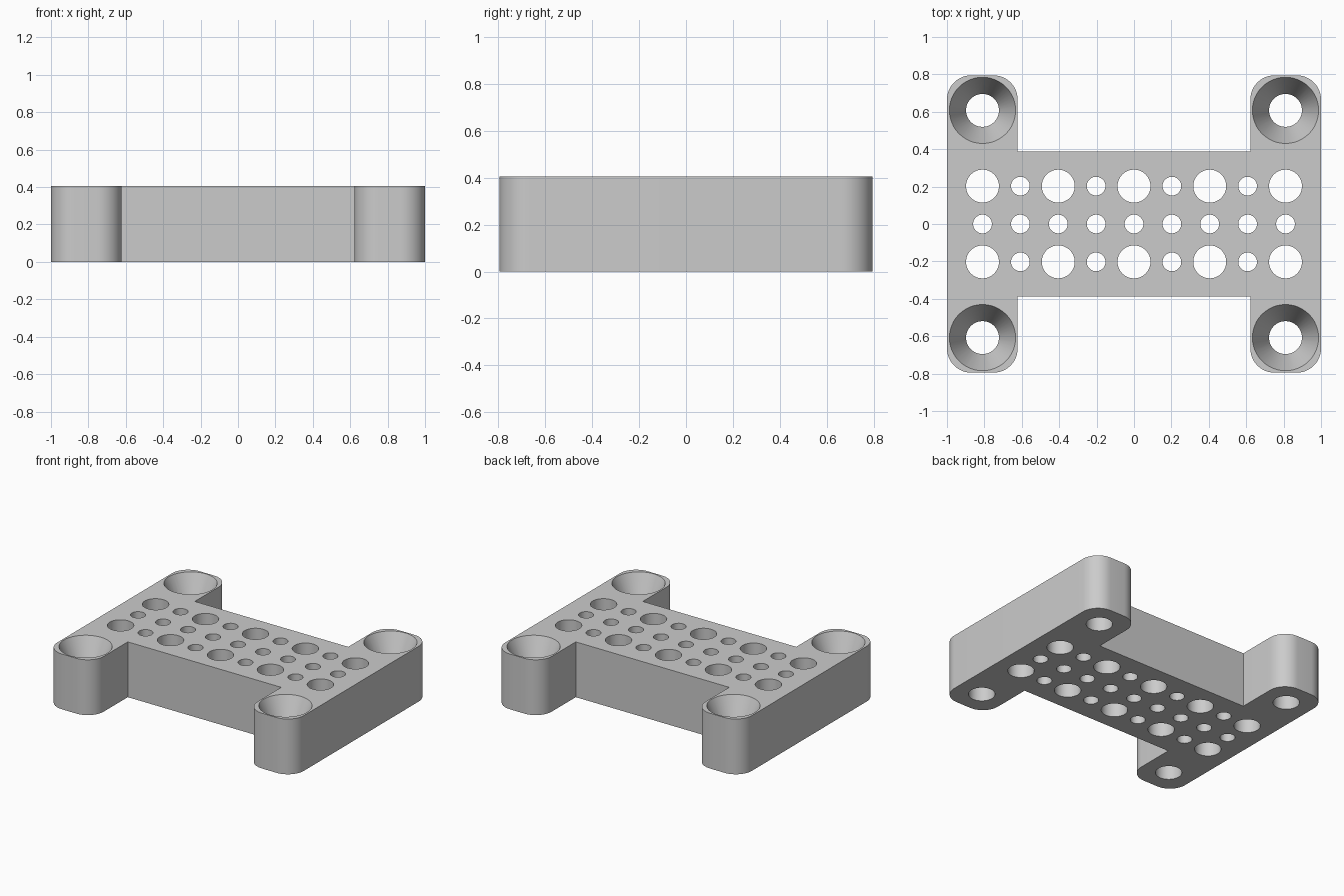
import bpy, bmesh
from math import cos, sin, pi, radians

default = bpy.data.objects.get("Cube")
if default:
    bpy.data.objects.remove(default, do_unlink=True)

HEIGHT = 0.405
HALF_X, HALF_Y = 1.0, 0.795     # overall half sizes
WAIST_X, WAIST_Y = 0.622, 0.388   # inner corners of the notches
ROUND = 0.13                    # foot corner radius
PITCH = 0.2025                  # hole grid spacing
BIG, SMALL, HEAD = 0.088, 0.05, 0.177
SINK = 0.2                      # countersink depth

grey = bpy.data.materials.new("plain_grey")
grey.use_nodes = True
colour = (0.6, 0.6, 0.6, 1)
grey.diffuse_color = colour
grey.node_tree.nodes["Principled BSDF"].inputs["Base Color"].default_value = colour


def finish(bm, name):
    bmesh.ops.recalc_face_normals(bm, faces=bm.faces)
    mesh = bpy.data.meshes.new(name)
    bm.to_mesh(mesh)
    bm.free()
    mesh.materials.append(grey)
    obj = bpy.data.objects.new(name, mesh)
    bpy.context.collection.objects.link(obj)
    return obj


def arc(cx, cy, start, steps=12):
    return [(cx + ROUND * cos(start + i / steps * pi / 2),
             cy + ROUND * sin(start + i / steps * pi / 2)) for i in range(steps + 1)]


def turned(bm, x, y, profile, sides=48):
    """Closed solid of revolution from (radius, z) pairs, bottom to top."""
    rings = [[bm.verts.new((x + r * cos(2 * pi * i / sides),
                            y + r * sin(2 * pi * i / sides), z))
              for i in range(sides)] for r, z in profile]
    for low, high in zip(rings, rings[1:]):
        for i in range(sides):
            j = (i + 1) % sides
            bm.faces.new((low[i], low[j], high[j], high[i]))
    bm.faces.new(rings[0][::-1])
    bm.faces.new(rings[-1])


# Plate with four rounded feet: one quarter outline, mirrored round
quarter = (arc(HALF_X - ROUND, HALF_Y - ROUND, 0)
           + arc(WAIST_X + ROUND, HALF_Y - ROUND, pi / 2)
           + [(WAIST_X, WAIST_Y)])
right_half = [(x, -y) for x, y in quarter[::-1]] + quarter
outline = right_half + [(-x, y) for x, y in right_half[::-1]]

bm = bmesh.new()
base = bm.faces.new([bm.verts.new((x, y, 0)) for x, y in outline])
bmesh.ops.remove_doubles(bm, verts=bm.verts, dist=0.0001)
top = bmesh.ops.extrude_face_region(bm, geom=[base], use_keep_orig=True)["geom"]
bmesh.ops.translate(bm, vec=(0, 0, HEIGHT),
                    verts=[v for v in top if isinstance(v, bmesh.types.BMVert)])
plate = finish(bm, "mounting_plate")

# Grid of through holes and countersunk screw holes
bm = bmesh.new()
for row in (-1, 0, 1):
    for col in range(-4, 5):
        r = BIG if row and col % 2 == 0 else SMALL
        turned(bm, col * PITCH, row * PITCH, [(r, -0.1), (r, HEIGHT + 0.1)])
slope = (HEAD - BIG) / SINK
for sx in (-1, 1):
    for sy in (-1, 1):
        turned(bm, sx * 4 * PITCH, sy * 3 * PITCH,
               [(BIG, -0.1), (BIG, HEIGHT - SINK), (HEAD + 0.1 * slope, HEIGHT + 0.1)])
cutter = finish(bm, "hole_cutter")
cutter.hide_render = True

cut = plate.modifiers.new("holes", "BOOLEAN")
cut.operation = "DIFFERENCE"
cut.solver = "EXACT"
cut.object = cutter

# Apply the cut and shade the curved walls smooth
bpy.ops.object.select_all(action="DESELECT")
plate.select_set(True)
bpy.context.view_layer.objects.active = plate
bpy.ops.object.modifier_apply(modifier=cut.name)
bpy.data.objects.remove(cutter, do_unlink=True)
bpy.ops.object.shade_smooth_by_angle(angle=radians(20))
